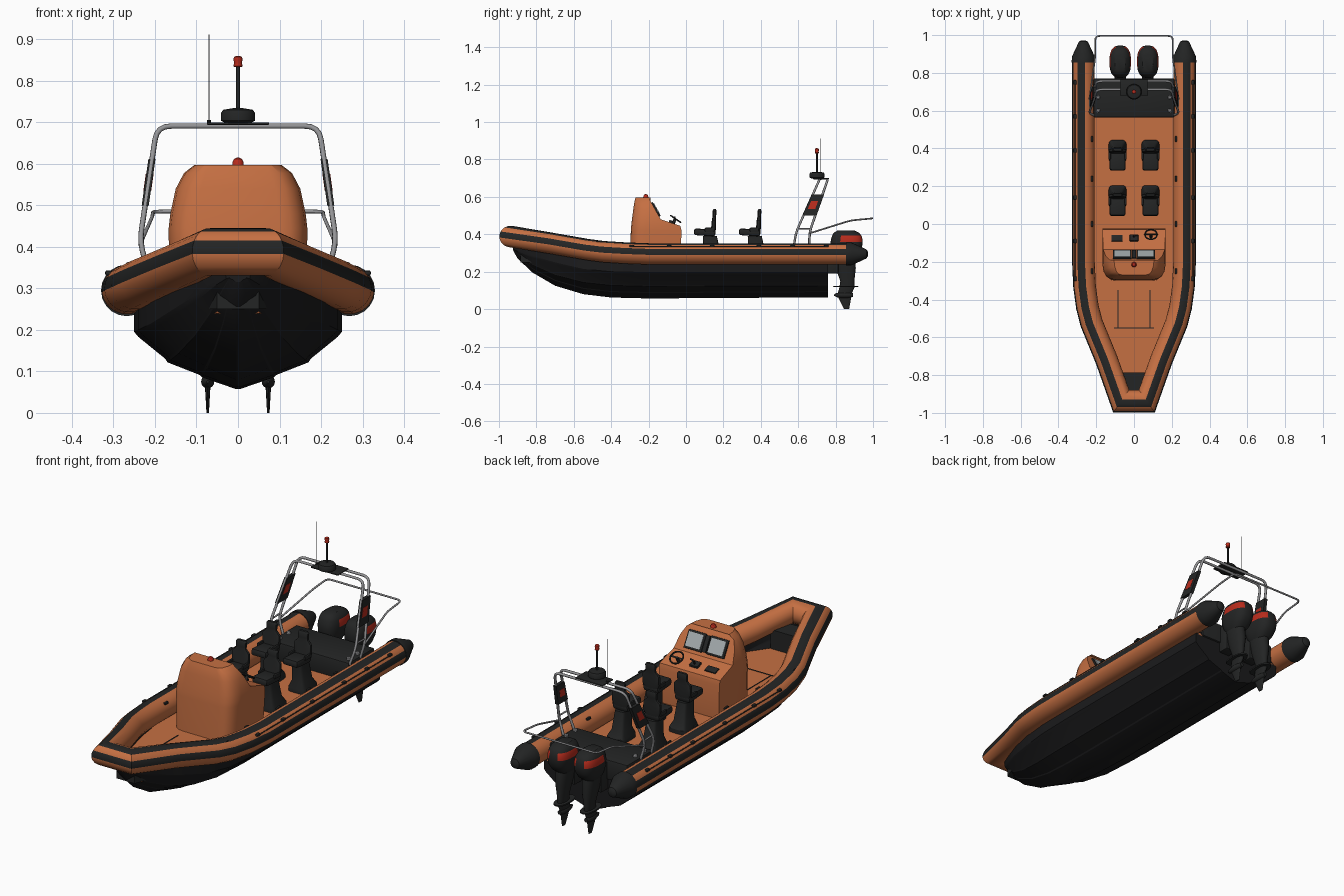
import bpy, bmesh, math
from mathutils import Vector, Matrix

if "Cube" in bpy.data.objects:
    bpy.data.objects.remove(bpy.data.objects["Cube"])

def material(name, col):
    m = bpy.data.materials.new(name)
    m.diffuse_color = (*col, 1)
    m.use_nodes = True
    m.node_tree.nodes["Principled BSDF"].inputs["Base Color"].default_value = m.diffuse_color
    return m

ORANGE = material("orange", (0.56, 0.16, 0.055))
BLACK = material("black", (0.017, 0.018, 0.018))
HULL = material("hull_black", (0.011, 0.011, 0.012))
GREY = material("steel_grey", (0.30, 0.30, 0.31))
RED = material("signal_red", (0.48, 0.025, 0.012))
SCREEN = material("screen_grey", (0.38, 0.42, 0.43))

def finish(bm, name, mats, angle=32):
    bmesh.ops.recalc_face_normals(bm, faces=bm.faces)
    me = bpy.data.meshes.new(name)
    bm.to_mesh(me)
    bm.free()
    for m in mats:
        me.materials.append(m)
    ob = bpy.data.objects.new(name, me)
    bpy.context.collection.objects.link(ob)
    bpy.ops.object.select_all(action='DESELECT')
    ob.select_set(True)
    bpy.context.view_layer.objects.active = ob
    bpy.ops.object.shade_smooth_by_angle(angle=math.radians(angle))
    return ob

def loft(name, rings, mats, closed=True, caps=(True, True), rule=None, angle=32):
    """Skin a list of point rings; rule(j, centre, normal) gives the material index."""
    bm = bmesh.new()
    vs = [[bm.verts.new(p) for p in r] for r in rings]
    n = len(rings[0])
    for a, b in zip(vs, vs[1:]):
        for j in range(n if closed else n - 1):
            k = (j + 1) % n
            f = bm.faces.new((a[j], a[k], b[k], b[j]))
            if rule:
                f.normal_update()
                f.material_index = rule(j, f.calc_center_median(), f.normal)
    for use, ring in zip(caps, (vs[0], vs[-1])):
        if use:
            bm.faces.new(ring)
    return finish(bm, name, mats, angle)

def box(name, loc, size, mat, rx=0, bevel=0):
    bm = bmesh.new()
    bmesh.ops.create_cube(bm, size=1)
    bmesh.ops.scale(bm, vec=size, verts=bm.verts)
    if bevel:
        bmesh.ops.bevel(bm, geom=bm.edges[:], offset=bevel, segments=2, affect='EDGES', profile=0.5)
    bmesh.ops.transform(bm, matrix=Matrix.Translation(loc) @ Matrix.Rotation(math.radians(rx), 4, 'X'), verts=bm.verts)
    return finish(bm, name, [mat])

def oval(cx, y0, y1, hx, z, n=28, p=2.6):
    pts = []
    for i in range(n):
        c, s = math.cos(2 * math.pi * i / n), math.sin(2 * math.pi * i / n)
        pts.append((cx + hx * math.copysign(abs(c) ** (2 / p), c),
                    (y0 + y1) / 2 + (y1 - y0) / 2 * math.copysign(abs(s) ** (2 / p), s), z))
    return pts

def turned(name, x, y, prof, mat, n=24):
    return loft(name, [oval(x, y - r, y + r, r, z, n, 2) for r, z in prof], [mat])

def pipe(name, pts, r, mat, fillet=0.03):
    pts = [Vector(p) for p in pts]
    out = [pts[0]]
    for a, b, c in zip(pts, pts[1:], pts[2:]):
        p, q = b + (a - b).normalized() * fillet, b + (c - b).normalized() * fillet
        out += [p * (1 - t) ** 2 + b * 2 * t * (1 - t) + q * t * t for t in (0, .25, .5, .75, 1)]
    out.append(pts[-1])
    cu = bpy.data.curves.new(name, 'CURVE')
    cu.dimensions, cu.bevel_depth, cu.bevel_resolution, cu.use_fill_caps = '3D', r, 2, True
    sp = cu.splines.new('POLY')
    sp.points.add(len(out) - 1)
    for s, p in zip(sp.points, out):
        s.co = (*p, 1)
    cu.materials.append(mat)
    ob = bpy.data.objects.new(name, cu)
    bpy.context.collection.objects.link(ob)
    bpy.ops.object.select_all(action='DESELECT')
    ob.select_set(True)
    bpy.context.view_layer.objects.active = ob
    bpy.ops.object.convert(target='MESH')
    bpy.ops.object.shade_smooth_by_angle(angle=math.radians(50))

def both(half):
    return half + [(-x, y, z) for x, y, z in reversed(half)]

# Inflatable collar: swept ring with top and side stripes
R = 0.06
path = both([(.268, .87, .295), (.268, -.2, .295), (.262, -.33, .30), (.247, -.44, .307),
             (.225, -.525, .318), (.145, -.72, .352), (.068, -.938, .388)])
angs = [-5, 12, 28, 43, 58, 78, 98, 120, 140, 160, 180, 200, 220, 240, 260, 280, 300, 320, 340]
rings = []
for i, p in enumerate(path):
    p = Vector(p)
    d1 = (p - Vector(path[max(i - 1, 0)])) if i else Vector(path[1]) - p
    d2 = (Vector(path[i + 1]) - p) if i < len(path) - 1 else d1
    n1, n2 = [Vector((-d.y, d.x, 0)).normalized() for d in (d1, d2)]
    n = (n1 + n2).normalized()
    n /= n.dot(n1)
    rings.append([p + n * R * math.cos(math.radians(a)) + Vector((0, 0, R * .96 * math.sin(math.radians(a)))) for a in angs])
loft("inflatable_collar", rings, [ORANGE, BLACK], rule=lambda j, c, n: 1 if j in (0, 1, 4, 5) else 0, angle=28)

# Collar end cones, rope fittings and inner grab handles
for s in (1, -1):
    loft("collar_end_cone", [[(s * .268 + r * math.cos(t * math.pi / 10), y, .295 + r * math.sin(t * math.pi / 10))
                              for t in range(20)] for r, y in ((.062, .855), (.061, .885), (.024, .965), (.012, .972))], [BLACK])
    for y in (-.29, -.09, .14, .39, .57, .75):
        box("rope_fitting", (s * .312, y, .337), (.016, .024, .012), BLACK, bevel=.004)
    for y in (-.25, 0, .24, .45):
        box("grab_handle", (s * .222, y, .336), (.012, .03, .012), BLACK, bevel=.004)
    pipe("lifeline", [(s * .313, y, .334) for y in (-.29, .2, .75)], .0025, BLACK)
    box("bow_fitting", (s * .262, -.47, .357), (.016, .024, .012), BLACK, bevel=.004)

# Rigid V hull with transom: y, half width, keel z, chine z, top z
stations = [(.76, .25, .063, .195, .26), (-.2, .25, .057, .195, .26), (-.4, .24, .062, .20, .27), (-.55, .21, .08, .215, .29),
            (-.7, .155, .125, .25, .32), (-.82, .10, .195, .285, .345), (-.9, .055, .27, .32, .36), (-.925, .03, .315, .335, .37)]
hull = []
for y, w, k, c, t in stations:
    h = c - k
    hull.append(both([(w, y, t), (w, y, c), (.96 * w, y, c - .012), (.7 * w, y, k + .53 * h), (.68 * w, y, k + .47 * h),
                      (.37 * w, y, k + .25 * h), (.35 * w, y, k + .21 * h), (.004, y, k)]))
loft("hull", hull, [HULL], closed=False, angle=20)

# Deck, bow locker, stern well
loft("deck", [[(-w, y, .25), (w, y, .25), (w, y, .24), (-w, y, .24)] for y, w in
              ((.76, .235), (-.3, .235), (-.45, .215), (-.6, .178), (-.7, .148), (-.8, .078), (-.84, .05))], [ORANGE])
loft("bow_locker", [[(-w, y, .345), (w, y, .345), (w, y, .25), (-w, y, .25)] for y, w in ((-.785, .085), (-.885, .05))], [BLACK])
box("stern_well", (0, .667, .29), (.43, .205, .10), BLACK, bevel=.008)
for x in (-.19, .19):
    for y in (.60, .67):
        turned("stern_cleat", x, y, [(.010, .338), (.010, .348), (.006, .352)], GREY, 12)
for loc, size in (((.085, -.45, .251), (.004, .2, .003)), ((-.085, -.45, .251), (.004, .2, .003)), ((0, -.55, .251), (.21, .004, .003))):
    box("deck_hatch_seam", loc, size, BLACK)

# Helm console: z, half width, front y, back y
layers = [(.25, .160, -.30, -.03), (.42, .167, -.295, -.024), (.445, .167, -.293, -.03), (.48, .163, -.289, -.135),
          (.54, .15, -.281, -.169), (.578, .13, -.275, -.19), (.597, .105, -.27, -.205)]
loft("helm_console", [both([(w, yb, z), (w, yf + .08, z), (.97 * w, yf + .045, z), (.88 * w, yf + .018, z), (.76 * w, yf + .005, z),
                            (.6 * w, yf, z)]) for z, w, yf, yb in layers], [ORANGE], angle=28)
turned("console_beacon", 0, -.215, [(.014, .595), (.013, .605), (.009, .612), (.003, .615)], RED)
for x in (-.062, .062):
    box("screen_bezel", (x, -.163, .532), (.098, .012, .088), BLACK, rx=29.7, bevel=.003)
    box("screen", (x, -.158, .535), (.08, .008, .068), SCREEN, rx=29.7)
box("instrument_strip", (0, -.161, .533), (.02, .010, .08), BLACK, rx=29.7)
for x, w, h in ((0, .045, .02), (-.09, .06, .008)):
    box("dash_panel", (x, -.075, .462), (w, .035, h), BLACK, rx=-18.4, bevel=.002)
pipe("throttle_lever", [(0, -.07, .465), (0, -.06, .49), (.018, -.06, .492)], .004, BLACK, .004)
bpy.ops.mesh.primitive_torus_add(major_radius=.032, minor_radius=.004, major_segments=28, minor_segments=8,
                                 location=(.09, -.055, .482), rotation=(math.radians(-35), 0, 0))
wheel = bpy.context.object
wheel.name = "steering_wheel"
wheel.data.materials.append(BLACK)
bpy.ops.object.shade_smooth_by_angle()
box("wheel_spoke", (.09, -.055, .482), (.062, .007, .004), BLACK, rx=-35)
pipe("wheel_column", [(.09, -.055, .482), (.09, -.075, .45)], .007, BLACK)

# Four pedestal seats
for x in (-.087, .087):
    for y in (0, .24):
        loft("seat_pedestal", [oval(x, y + a, y + b, h, z, 20, 5) for a, b, h, z in
                               ((.085, .205, .048, .25), (.085, .205, .048, .27), (.095, .185, .034, .30), (.09, .165, .027, .39))], [BLACK])
        box("seat_cushion", (x, y + .10, .410), (.085, .115, .036), BLACK, rx=-4, bevel=.012)
        loft("seat_back", [oval(x, y + a, y + b, h, z, 20, 4) for a, b, h, z in
                           ((.128, .157, .034, .405), (.134, .160, .046, .43), (.138, .160, .046, .475), (.142, .160, .026, .495),
                            (.142, .162, .026, .505), (.142, .163, .028, .525), (.147, .160, .022, .534))], [BLACK])
        for s in (1, -1):
            box("seat_side_bolster", (x + s * .042, y + .125, .425), (.012, .05, .02), BLACK, bevel=.004)

# Radar arch of two hoops, side panels and stern rail
for y0, y1, y2 in ((.576, .588, .713), (.66, .66, .757)):
    pipe("arch_hoop", both([(.212, y0, .33), (.237, y1, .41), (.195, y2, .691)]), .0065, GREY, .035)
for s in (1, -1):
    def panel(name, ends, t, mat):
        loft(name, [[(s * (x + t), a, z), (s * (x + t), b, z), (s * (x - t), b, z), (s * (x - t), a, z)] for x, a, b, z in ends], [mat])
    panel("arch_side_panel", ((.2235, .622, .698, .50), (.2072, .673, .738, .612)), .0085, BLACK)
    panel("arch_red_mark", ((.2185, .651, .691, .535), (.2125, .669, .706, .577)), .0095, RED)
    pipe("arch_brace", [(s * .232, .605, .43), (s * .235, .66, .43)], .004, GREY)
pipe("stern_rail", both([(.236, .66, .405), (.206, .88, .474), (.205, .996, .485)]), .0045, GREY, .025)

# Radar, mast light and whip antenna
box("radar_platform", (0, .722, .697), (.15, .085, .006), BLACK, bevel=.002)
turned("radar_dome", 0, .70, [(.03, .698), (.041, .704), (.041, .722), (.036, .730), (.012, .734)], BLACK, 32)
turned("light_mast", 0, .70, [(.0045, .73), (.0045, .836)], BLACK, 12)
turned("mast_light", 0, .70, [(.009, .833), (.011, .836), (.009, .843), (.011, .85), (.010, .857), (.004, .860)], RED, 16)
turned("antenna_base", -.07, .72, [(.005, .69), (.005, .705)], BLACK, 10)
turned("whip_antenna", -.07, .72, [(.0012, .70), (.0009, .912)], GREY, 6)

# Twin outboard engines
for x in (-.073, .073):
    loft("engine_cowl", [oval(x, a, b, h, z, 40) for a, b, h, z in
                         ((.80, .895, .034, .275), (.785, .92, .046, .295), (.775, .94, .054, .325), (.773, .945, .057, .358),
                          (.776, .943, .0555, .376), (.782, .938, .052, .393), (.79, .925, .045, .408), (.81, .90, .028, .420))],
         [BLACK, RED], rule=lambda j, c, n: 1 if .36 < c.z < .392 and c.y > .83 and abs(n.x) > .4 else 0)
    loft("engine_leg", [oval(x, a, b, h, z, 20, 2.2) for a, b, h, z in
                        ((.785, .90, .036, .29), (.80, .908, .03, .22), (.825, .90, .02, .15), (.82, .90, .016, .115),
                         (.81, .885, .012, .08))], [BLACK])
    box("engine_bracket", (x, .785, .26), (.06, .06, .14), BLACK, bevel=.006)
    loft("cavitation_plate", [oval(x, a, b, h, z, 20, 2.4) for a, b, h, z in ((.79, .92, .032, .117), (.785, .922, .032, .124))], [BLACK])
    loft("gearcase", [[(x + r * math.cos(t * math.pi / 8), y, .075 + r * math.sin(t * math.pi / 8)) for t in range(16)]
                      for r, y in ((.003, .79), (.011, .805), (.016, .83), (.016, .865), (.010, .892))], [BLACK])
    loft("skeg", [oval(x, a, b, h, z, 12, 2) for a, b, h, z in ((.81, .885, .007, .07), (.845, .872, .003, 0))], [BLACK])
